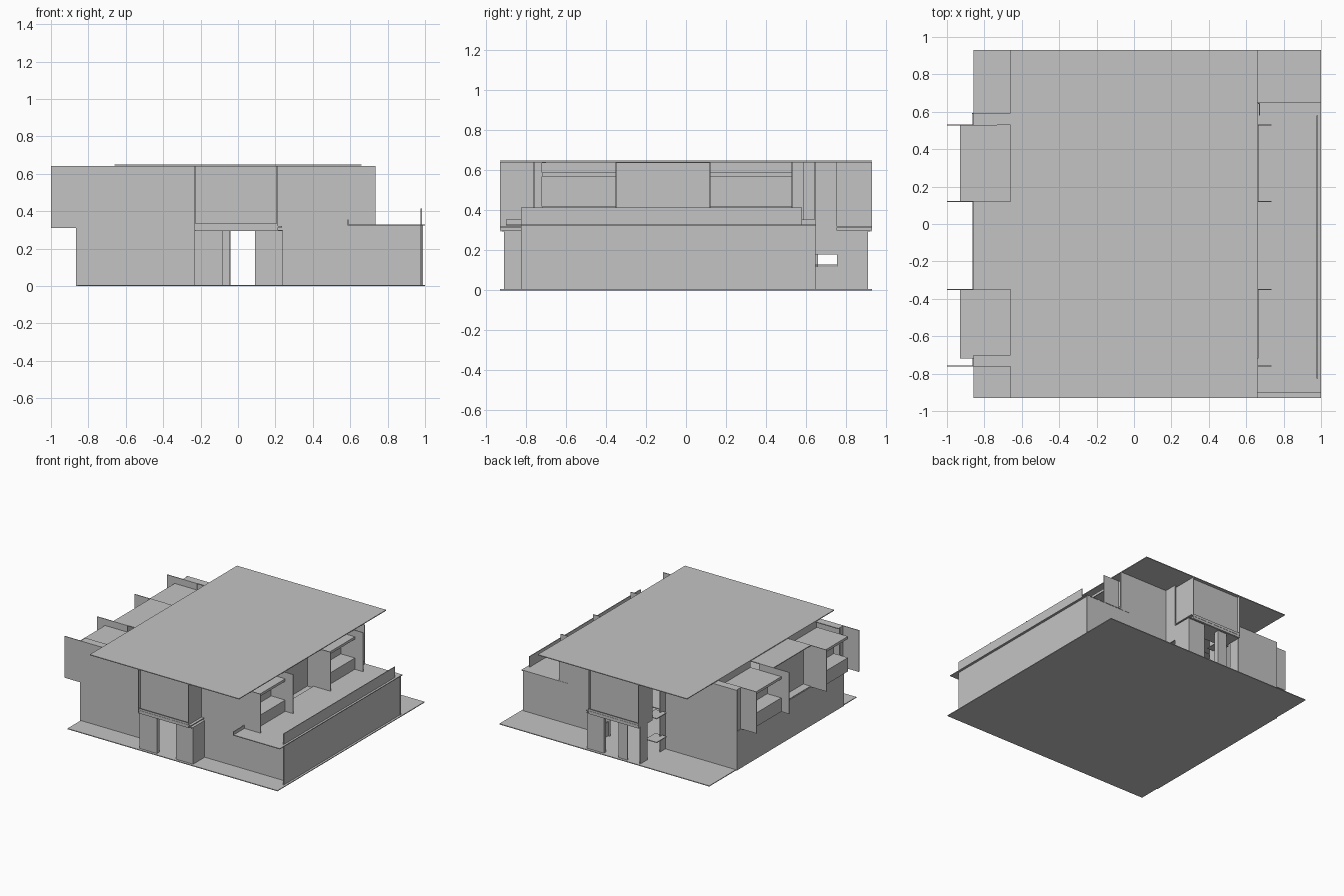
import bpy

old = bpy.data.objects.get("Cube")
if old:
    bpy.data.objects.remove(old, do_unlink=True)

grey = bpy.data.materials.new("plain_grey")
grey.use_nodes = True
colour = (0.55, 0.55, 0.55, 1)
grey.diffuse_color = colour
grey.node_tree.nodes["Principled BSDF"].inputs["Base Color"].default_value = colour

T = 0.006      # sheet thickness
C = -0.132     # middle line of the upper house
TOP = 0.642    # wall head
FLOOR = 0.31   # upper floor level


def box(name, x, y, z):
    """Box between the given (low, high) pairs."""
    bpy.ops.mesh.primitive_cube_add(size=1, location=[sum(p) / 2 for p in (x, y, z)])
    ob = bpy.context.object
    ob.name = name
    ob.scale = [abs(p[1] - p[0]) for p in (x, y, z)]
    bpy.ops.object.transform_apply(location=False, rotation=False, scale=True)
    ob.data.materials.append(grey)
    return ob


def wall_x(name, x, y, z):
    box(name, (x - T / 2, x + T / 2), y, z)


def wall_y(name, y, x, z):
    box(name, x, (y - T / 2, y + T / 2), z)


def slab(name, z, x, y):
    box(name, x, y, (z - T, z))


def span(side, a, b):
    """Offsets from the middle line turned into a sorted x pair."""
    return sorted((C + side * a, C + side * b))


# Ground, upper floor and roof
slab("ground", T, (-0.857, 1), (-0.93, 0.93))
slab("upper_floor", FLOOR, (-0.857, 0.59), (-0.75, 0.59))
slab("roof", 0.65, (-0.66, 0.66), (-0.93, 0.93))

# Front walls
wall_y("front_wall_right", -0.76, (-0.865, -0.23), (0, TOP))
wall_y("front_wall_left", -0.76, (0.21, 0.6), (0, TOP))
wall_y("front_terrace_wall", -0.76, (0.6, 0.98), (0, 0.325))

# Back walls
wall_y("back_wall_right", 0.59, (-0.865, -0.23), (0, TOP))
wall_y("back_wall_left", 0.645, (0.22, 0.67), (0, TOP))
wall_y("back_terrace_wall", 0.645, (0.67, 0.99), (0, 0.325))

# Side walls and the projecting window bays, same on both sides
wall_x("right_lower_wall", -0.86, (-0.76, 0.59), (0, FLOOR))
wall_x("left_lower_wall", 0.59, (-0.76, 0.645), (0, FLOOR))
for side, label in ((-1, "right"), (1, "left")):
    for y in (-0.76, -0.35, 0.12, 0.53):
        wall_y(label + "_fin", y, span(side, 0.6, 0.867), (FLOOR, TOP))
    for a, b in ((-0.72, -0.35), (0.12, 0.53)):
        slab(label + "_bay_roof", 0.59, span(side, 0.5, 0.797), (a, b))
        slab(label + "_bay_floor", FLOOR + T, span(side, 0.6, 0.797), (a, b))
        slab(label + "_bay_sill", 0.42, span(side, 0.66, 0.797), (a, b))
        wall_x(label + "_bay_front", C + side * 0.794, (a, b), (FLOOR, 0.42))
        wall_x(label + "_bay_lintel", C + side * 0.794, (a, b), (0.57, 0.59))
        wall_x(label + "_bay_window", C + side * 0.67, (a, b), (0.42, 0.59))
        wall_x(label + "_bay_upstand", C + side * 0.52, (a, b), (0.59, TOP))
    # Recess between the bays and the narrow end returns
    slab(label + "_recess_ledge", FLOOR + T, span(side, 0.6, 0.727), (-0.35, 0.12))
    wall_x(label + "_recess_window", C + side * 0.66, (-0.35, 0.12), (FLOOR, TOP))
    for a, b in ((-0.76, -0.70), (-0.35, 0.12), (0.53, 0.59)):
        slab(label + "_eave", TOP, span(side, 0.5, 0.727), (a, b))
    for a, b in ((-0.76, -0.72), (0.53, 0.59)):
        wall_x(label + "_end_return", C + side * 0.722, (a, b), (FLOOR, TOP))

# Terrace with its parapet
slab("terrace_deck", 0.33, (0.585, 1), (-0.9, 0.65))
wall_x("terrace_outer_wall", 0.98, (-0.76, 0.645), (0, 0.325))
wall_x("terrace_parapet", 0.98, (-0.825, 0.58), (0.325, 0.415))
wall_x("terrace_end_post", 0.98, (-0.825, -0.76), (0, 0.325))
wall_x("terrace_kerb_front", 0.588, (-0.9, -0.76), (0.33, 0.355))
wall_x("terrace_kerb_back", 0.67, (0.58, 0.645), (0.33, 0.355))

# Entrance towers at the front and the back
for side, label, root in ((-1, "front", 0.76), (1, "back", 0.59)):
    def ys(a, b):
        return sorted((side * a, side * b))
    wall_y(label + "_tower_panel", side * 0.905, (-0.23, 0.21), (0.3, TOP))
    slab(label + "_tower_canopy", 0.32, (-0.23, 0.235), ys(0.75, 0.93))
    slab(label + "_tower_soffit", 0.3, (-0.23, 0.235), ys(0.75, 0.92))
    wall_y(label + "_tower_canopy_edge", side * 0.925, (-0.23, 0.21), (0.295, 0.335))
    wall_x(label + "_tower_left_side", 0.21, ys(root, 0.93), (0.3, TOP))
    wall_x(label + "_tower_right_side", -0.23, ys(0.755, 0.93), (0.3, TOP))
    wall_y(label + "_door_wall_left", side * 0.907, (0.09, 0.24), (0, 0.3))
    wall_x(label + "_door_jamb_left", 0.093, ys(0.88, 0.91), (0, 0.3))
    wall_x(label + "_tower_lower_left", 0.237, ys(0.755, 0.91), (0, 0.3))

# Front lower walls beside the open door
wall_y("front_door_wall_right", -0.907, (-0.23, -0.08), (0, 0.3))
wall_x("front_door_jamb_right", -0.083, (-0.91, -0.88), (0, 0.3))
wall_x("front_tower_lower_right", -0.23, (-0.91, -0.76), (0, 0.3))

# Back lower screens, side openings and landings
wall_y("back_door_screen", 0.907, (-0.12, -0.04), (0, 0.3))
wall_x("back_door_jamb", -0.043, (0.87, 0.91), (0, 0.3))
wall_x("back_side_post", -0.23, (0.82, 0.91), (0, 0.3))
wall_x("back_corner_post", -0.23, (0.59, 0.66), (0, TOP))
wall_x("back_left_upper_side", 0.237, (0.645, 0.755), (0.18, TOP))
wall_x("back_left_lower_side", 0.237, (0.645, 0.755), (0, 0.12))
slab("back_landing", 0.13, (-0.27, -0.17), (0.63, 0.755))
slab("back_upper_landing", 0.32, (-0.27, -0.17), (0.63, 0.755))
